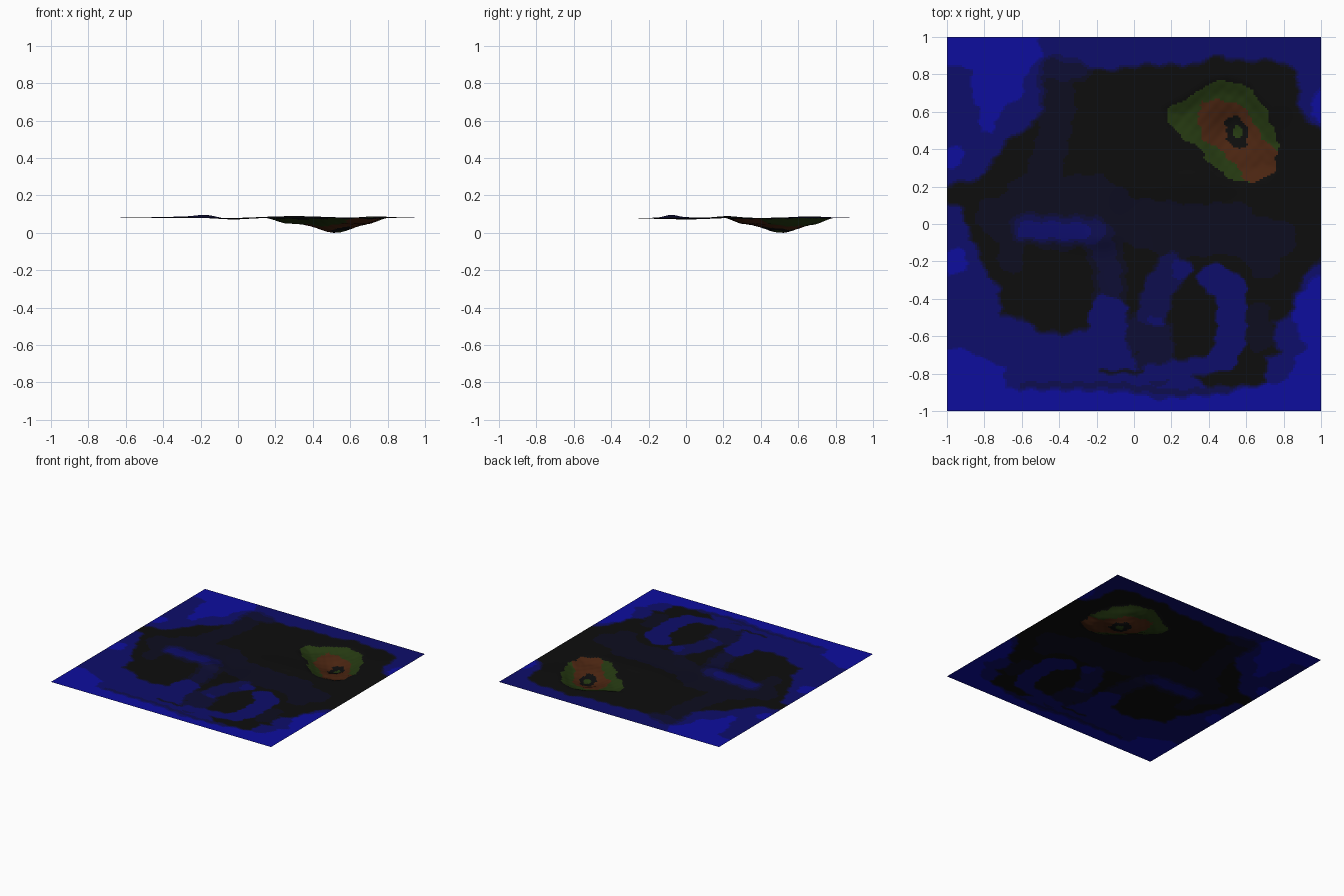
import bpy
import bmesh
import math

cube = bpy.data.objects.get("Cube")
if cube:
    bpy.data.objects.remove(cube, do_unlink=True)

CELLS = 200
GROUND = 0.08


def linear(value):
    c = value / 255
    return c / 12.92 if c < 0.04 else ((c + 0.055) / 1.055) ** 2.4


def material(name, red, green, blue):
    mat = bpy.data.materials.new(name)
    mat.use_nodes = True
    colour = (linear(red), linear(green), linear(blue), 1)
    mat.diffuse_color = colour
    mat.node_tree.nodes["Principled BSDF"].inputs["Base Color"].default_value = colour
    return mat


# Blue shades from black to bright, then the two crater colours
shades = {"black rock": 13, "near black blue": 32, "dark navy": 52, "navy": 78,
          "deep blue": 107, "strong blue": 130, "bright blue": 158}
levels = list(shades.values())
materials = [material(name, 13, 13, blue) for name, blue in shades.items()]
materials += [material("moss green", 37, 57, 17), material("rust brown", 75, 37, 17)]
GREEN, BROWN = len(levels), len(levels) + 1


def smooth(t):
    t = min(max(t, 0), 1)
    return t * t * (3 - 2 * t)


class Shape:
    """A filled outline, or a round brush stroke when a radius is given (hundredths)."""

    def __init__(self, points, radius=0, soft=3, level=0):
        self.pts = points
        self.radius, self.soft, self.level = radius, soft, level
        margin = radius + soft
        xs, ys = zip(*points)
        self.low = (min(xs) - margin, min(ys) - margin)
        self.high = (max(xs) + margin, max(ys) + margin)

    def depth(self, x, y):
        """Distance inside the edge; negative outside."""
        if not (self.low[0] < x < self.high[0] and self.low[1] < y < self.high[1]):
            return -100
        inside, best = False, math.inf
        start = 1 if self.radius and len(self.pts) > 1 else 0
        for i in range(start, len(self.pts)):
            (ax, ay), (bx, by) = self.pts[i - 1], self.pts[i]
            dx, dy = bx - ax, by - ay
            t = ((x - ax) * dx + (y - ay) * dy) / (dx * dx + dy * dy or 1)
            t = min(max(t, 0), 1)
            best = min(best, math.hypot(x - ax - t * dx, y - ay - t * dy))
            if (ay > y) != (by > y) and x < ax + (y - ay) * dx / dy:
                inside = not inside
        if self.radius:
            return self.radius - best
        return best if inside else -best

    def cover(self, x, y):
        return smooth(0.5 + self.depth(x, y) / self.soft)


BRIGHT, MID, NAVY, DIM, BLACK = 158, 107, 60, 38, 13
paint = []


def fill(level, soft, *points):
    paint.append(Shape(points, 0, soft, level))


def stroke(level, radius, soft, *points):
    paint.append(Shape(points, radius, soft, level))


# Bright patches around the border
fill(BRIGHT, 2, (-105, 105), (-52, 105), (-49, 90), (-58, 80), (-60, 68), (-71, 61),
     (-76, 49), (-82, 49), (-83, 62), (-87, 70), (-87, 83), (-105, 86))
fill(BRIGHT, 2, (-105, -66), (-90, -67), (-80, -72), (-69, -77), (-69, -88), (0, -90),
     (12, -94), (50, -90), (70, -86), (83, -83), (87, -70), (105, -60), (105, -105),
     (-105, -105))
fill(BRIGHT, 3, (105, -24), (94, -31), (86, -40), (85, -50), (92, -66), (105, -70))
fill(BRIGHT, 3, (105, 78), (97, 70), (94, 58), (105, 52))
stroke(BRIGHT, 6, 2, (-97, 36))
stroke(BRIGHT, 7, 2, (-96, -20))

# Dark central basin
fill(BLACK, 4, (-46, 87), (-30, 85), (-15, 82), (5, 85), (34, 85), (42, 90), (60, 87),
     (75, 88), (85, 83), (88, 76), (88, 62), (95, 53), (105, 49), (105, -16), (93, -25),
     (87, -36), (83, -50), (75, -52), (75, -65), (79, -68), (71, -72), (70, -85),
     (40, -88), (20, -72), (0, -70), (-4, -45), (-15, -38), (-22, -45), (-25, -56),
     (-38, -59), (-52, -57), (-60, -50), (-71, -49), (-72, -33), (-80, -25),
     (-84, -13), (-89, -2), (-93, 9), (-105, 13), (-105, 20), (-82, 24), (-74, 36),
     (-65, 47), (-55, 52), (-48, 62))

# Faint ridges and channels across the basin
stroke(DIM, 8, 9, (-42, 80), (-40, 62), (-45, 38), (-52, 18))
stroke(NAVY, 5, 8, (-43, 84), (-30, 82))
stroke(30, 9, 8, (-60, 16), (-20, 18), (-4, 6), (30, 2), (55, 3))
stroke(DIM, 10, 9, (-74, 4), (-40, -4), (-10, 2), (25, -8), (50, -5), (76, -8))
stroke(DIM, 6, 7, (-66, -5), (-66, -20))
stroke(48, 8, 8, (-18, -8), (-13, -25), (-13, -40))
stroke(82, 7, 5, (-58, -2), (-22, -4))
stroke(115, 4, 4, (-58, -3), (-28, -4))
stroke(DIM, 7, 8, (62, -12), (70, -22))
stroke(DIM, 6, 6, (66, -48), (67, -62))

# Loop of raised blue bands in the lower half
stroke(45, 11, 6, (4, -58), (12, -62), (12, -74))
stroke(92, 8, 4, (20, -24), (13, -36), (10, -47))
stroke(MID, 5, 3, (26, -24))
stroke(MID, 10, 2, (-14, -48), (-14, -62))
stroke(112, 8, 2, (42, -29), (52, -34), (52, -62), (48, -70))
stroke(100, 5, 3, (46, -74), (30, -77), (8, -80))
stroke(95, 2, 2, (10, -52), (14, -52))
fill(BLACK, 4, (23, -34), (36, -33), (42, -40), (43, -64), (38, -70), (22, -70), (20, -50))
fill(BLACK, 3, (39, -87), (45, -83), (56, -80), (62, -70), (70, -73), (70, -85))
stroke(25, 1, 2, (-18, -79), (4, -79))
stroke(85, 2, 4, (-60, -86), (-10, -86), (20, -90), (50, -89))

# Crater outlines
crater = Shape([(17, 61), (30, 68), (40, 75), (50, 77), (62, 73), (70, 62), (78, 43),
                (76, 39), (76, 30), (71, 24), (57, 22), (45, 28), (35, 40), (20, 51)])
rust = Shape([(34, 59), (37, 66), (45, 66), (55, 65), (63, 57), (69, 45), (77, 39),
              (76, 30), (70, 23), (59, 23), (54, 33), (46, 39), (36, 47)])


def pit_ring(x, y):
    """Radius measure of the tilted oval at the bottom of the crater."""
    dx, dy = x - 55, y - 49
    across, along = dx * 0.94 + dy * 0.34, dy * 0.94 - dx * 0.34
    return math.hypot(across / 5.5, along / 9.5)


def shade(x, y):
    """Material index at a point given in hundredths."""
    x += 0.7 * math.sin(y * 0.6) + 0.4 * math.sin(y * 1.3)
    y += 0.7 * math.sin(x * 0.5 + 1)
    if crater.depth(x, y) > 0:
        ring = pit_ring(x, y)
        if ring < 0.42:
            return GREEN
        if ring < 1:
            return 0
        return BROWN if rust.depth(x, y) > 0 else GREEN
    value = MID
    for shape in paint:
        value += (shape.level - value) * shape.cover(x, y)
    return min(range(len(levels)), key=lambda i: abs(levels[i] - value))


def bump(x, y, cx, cy, wide, deep):
    return math.exp(-((x - cx) / wide) ** 2 - ((y - cy) / deep) ** 2)


def height(x, y):
    """Ground height at a point given in hundredths."""
    z = GROUND
    z += 0.014 * bump(x, y, -17, -8, 8, 5) + 0.006 * bump(x, y, -30, -5, 20, 8)
    z -= 0.009 * bump(x, y, -3, -2, 12, 20)
    z += 0.009 * bump(x, y, 30, 22, 22, 8) + 0.008 * bump(x, y, 72, 65, 13, 13)
    d = crater.depth(x, y)
    if d > -3:
        z -= 0.03 * smooth((d + 3) / 11)
        z += 0.0015 * math.sin(x * 0.9) * math.sin(y * 0.8) * smooth(d / 5)
    z -= 0.05 * bump(x, y, 52, 51, 12, 12)
    return max(z, 0)


# Ground sheet
bm = bmesh.new()
bmesh.ops.create_grid(bm, x_segments=CELLS, y_segments=CELLS, size=1)
for face in bm.faces:
    centre = face.calc_center_median()
    face.material_index = shade(centre.x * 100, centre.y * 100)
    face.smooth = True
for vert in bm.verts:
    vert.co.z = height(vert.co.x * 100, vert.co.y * 100)
lowest = min(vert.co.z for vert in bm.verts)
for vert in bm.verts:
    vert.co.z -= lowest

mesh = bpy.data.meshes.new("terrain")
bm.to_mesh(mesh)
bm.free()
for mat in materials:
    mesh.materials.append(mat)
terrain = bpy.data.objects.new("terrain", mesh)
bpy.context.collection.objects.link(terrain)
